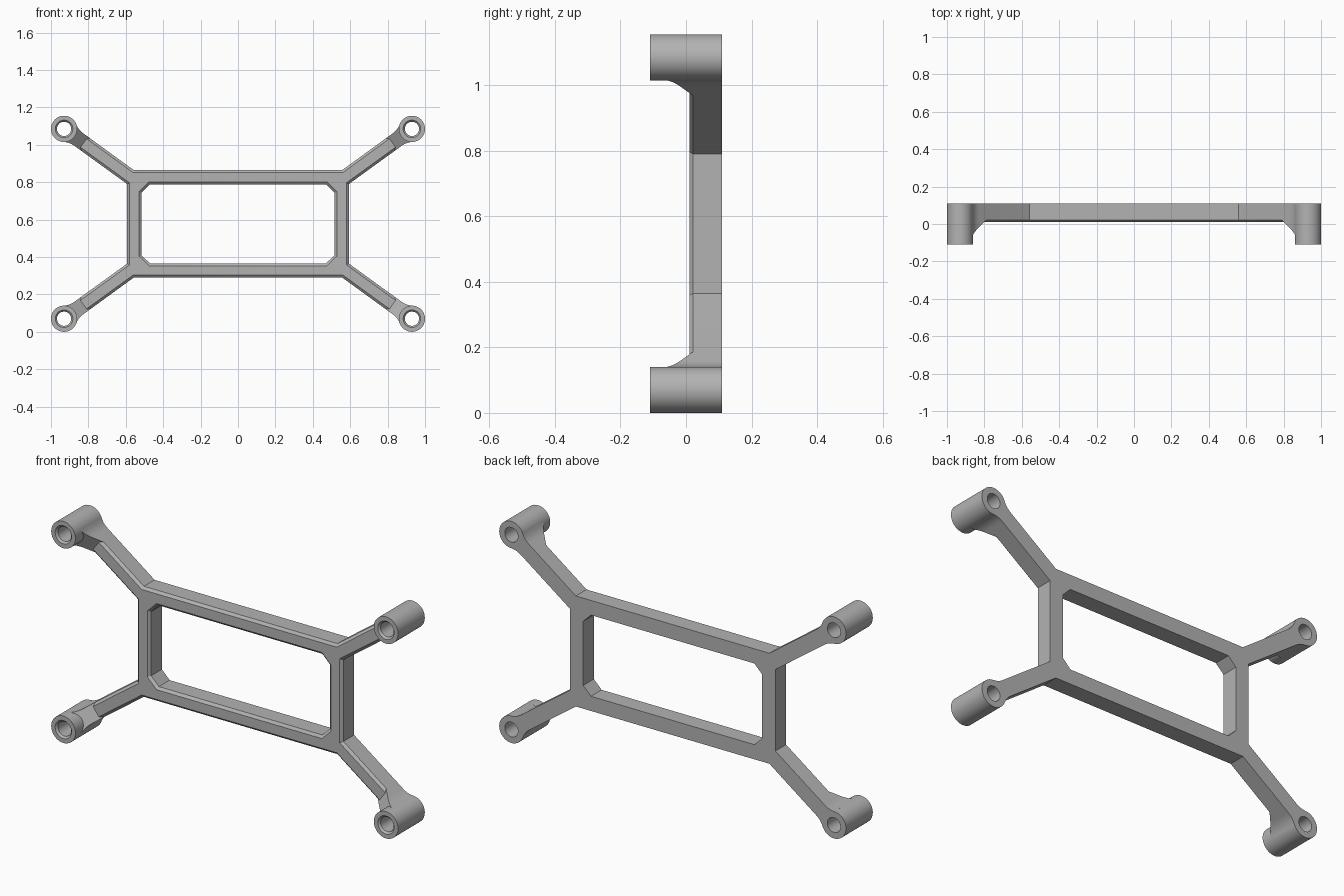
import bpy, bmesh, math
from mathutils import Vector

cube = bpy.data.objects.get("Cube")
if cube:
    bpy.data.objects.remove(cube, do_unlink=True)

grey = bpy.data.materials.new("plain grey")
grey.use_nodes = True
GREY = (0.45, 0.45, 0.45, 1)
grey.diffuse_color = GREY
grey.node_tree.nodes["Principled BSDF"].inputs["Base Color"].default_value = GREY

MID_Z = 0.5775                       # height of the frame centre
BOSS = Vector((0.93, 0.5075))        # boss axis in the upper left quarter
BACK, EDGE, FRONT = 0.11, 0.022, 0.01
CHAMFER = 0.013
ALONG = Vector((-0.81, -0.587)).normalized()   # arm direction from boss to frame
ACROSS = Vector((ALONG.y, -ALONG.x))
ARM_HALF, FLARE, FLARE_END = 0.041, 0.1, 0.095
QUARTERS = {"upper_left": (1, 1), "upper_right": (-1, 1),
            "lower_right": (-1, -1), "lower_left": (1, -1)}


def finish(bm, name):
    bmesh.ops.recalc_face_normals(bm, faces=bm.faces)
    mesh = bpy.data.meshes.new(name)
    bm.to_mesh(mesh)
    bm.free()
    mesh.materials.append(grey)
    obj = bpy.data.objects.new(name, mesh)
    bpy.context.collection.objects.link(obj)
    bpy.ops.object.select_all(action='DESELECT')
    obj.select_set(True)
    bpy.context.view_layer.objects.active = obj
    bpy.ops.object.shade_smooth_by_angle(angle=math.radians(30))
    return obj


def ring(bm, points, y):
    return [bm.verts.new((p[0], y, p[1] + MID_Z)) for p in points]


def bridge(bm, a, b):
    n = len(a)
    for i in range(n):
        j = (i + 1) % n
        bm.faces.new((a[i], a[j], b[j], b[i]))


def inset(points, amount):
    """Offset a counter-clockwise outline inward with mitred corners."""
    result = []
    for i, p in enumerate(points):
        e1 = (p - points[i - 1]).normalized()
        e2 = (points[(i + 1) % len(points)] - p).normalized()
        n1, n2 = Vector((-e1.y, e1.x)), Vector((-e2.y, e2.x))
        result.append(p + (n1 + n2) * amount / (1 + n1.dot(n2)))
    return result


def mirror_round(quarter):
    """Repeat one quarter outline in all four quadrants, counter-clockwise."""
    pts = []
    for sx, sz in QUARTERS.values():
        part = [Vector((p.x * sx, p.y * sz)) for p in quarter]
        pts += part if sx * sz > 0 else part[::-1]
    return pts


def half_width(d):
    if d >= FLARE_END:
        return ARM_HALF
    return ARM_HALF + FLARE - math.sqrt(FLARE ** 2 - (FLARE_END - d) ** 2)


def arm_point(d, side):
    return BOSS + ALONG * d + ACROSS * half_width(d) * side


# Frame with four arms: one outline, one window, chamfered front edges
stations = [0.04 + (FLARE_END - 0.04) * i / 5 for i in range(6)]
lower_side = min((-1, 1), key=lambda s: arm_point(0.1, s).y)
quarter = [Vector((0.5925, 0.2125))]
quarter += [arm_point(d, lower_side) for d in reversed(stations)]
quarter += [arm_point(d, -lower_side) for d in stations]
quarter += [Vector((0.558, 0.288))]
outline = mirror_round(quarter)
window = mirror_round([Vector((0.516, 0.167)), Vector((0.471, 0.2115))])

bm = bmesh.new()
front_edges, back_edges = [], []
for points, amount in ((outline, CHAMFER), (window, -CHAMFER)):
    back = ring(bm, points, BACK)
    edge = ring(bm, points, EDGE)
    front = ring(bm, inset(points, amount), FRONT)
    bridge(bm, back, edge)
    bridge(bm, edge, front)
    for loop, store in ((front, front_edges), (back, back_edges)):
        store += [bm.edges.get((loop[i - 1], loop[i])) for i in range(len(loop))]
for edges in (front_edges, back_edges):
    bmesh.ops.triangle_fill(bm, edges=edges, use_beauty=True, use_dissolve=False)
finish(bm, "frame_with_arms")

# Hollow bosses with a countersunk front opening
PROFILE = [(0.07, BACK), (0.07, -BACK), (0.047, -BACK), (0.038, -0.1), (0.038, BACK)]
SEGMENTS = 48
for name, (sx, sz) in QUARTERS.items():
    bm = bmesh.new()
    rings = []
    for r, y in PROFILE:
        turn = [math.tau * i / SEGMENTS for i in range(SEGMENTS)]
        rings.append(ring(bm, [(BOSS.x * sx + r * math.cos(a),
                                BOSS.y * sz + r * math.sin(a)) for a in turn], y))
    for i in range(len(rings)):
        bridge(bm, rings[i - 1], rings[i])
    finish(bm, name + "_boss")

# Sloping gussets between the arms and the bosses
GUSSET_END, SLOPE = 0.143, 0.82
for name, (sx, sz) in QUARTERS.items():
    bm = bmesh.new()
    sections = []
    for d in stations + [GUSSET_END]:
        top = EDGE - SLOPE * (GUSSET_END - d)
        section = []
        for side, y in ((-1, EDGE), (-1, top), (1, top), (1, EDGE)):
            p = arm_point(d, side)
            section.append(bm.verts.new((p.x * sx, y, p.y * sz + MID_Z)))
        sections.append(section)
    for a, b in zip(sections, sections[1:]):
        bridge(bm, a, b)
    bm.faces.new(sections[0])
    bmesh.ops.remove_doubles(bm, verts=bm.verts, dist=0.0001)
    finish(bm, name + "_gusset")
